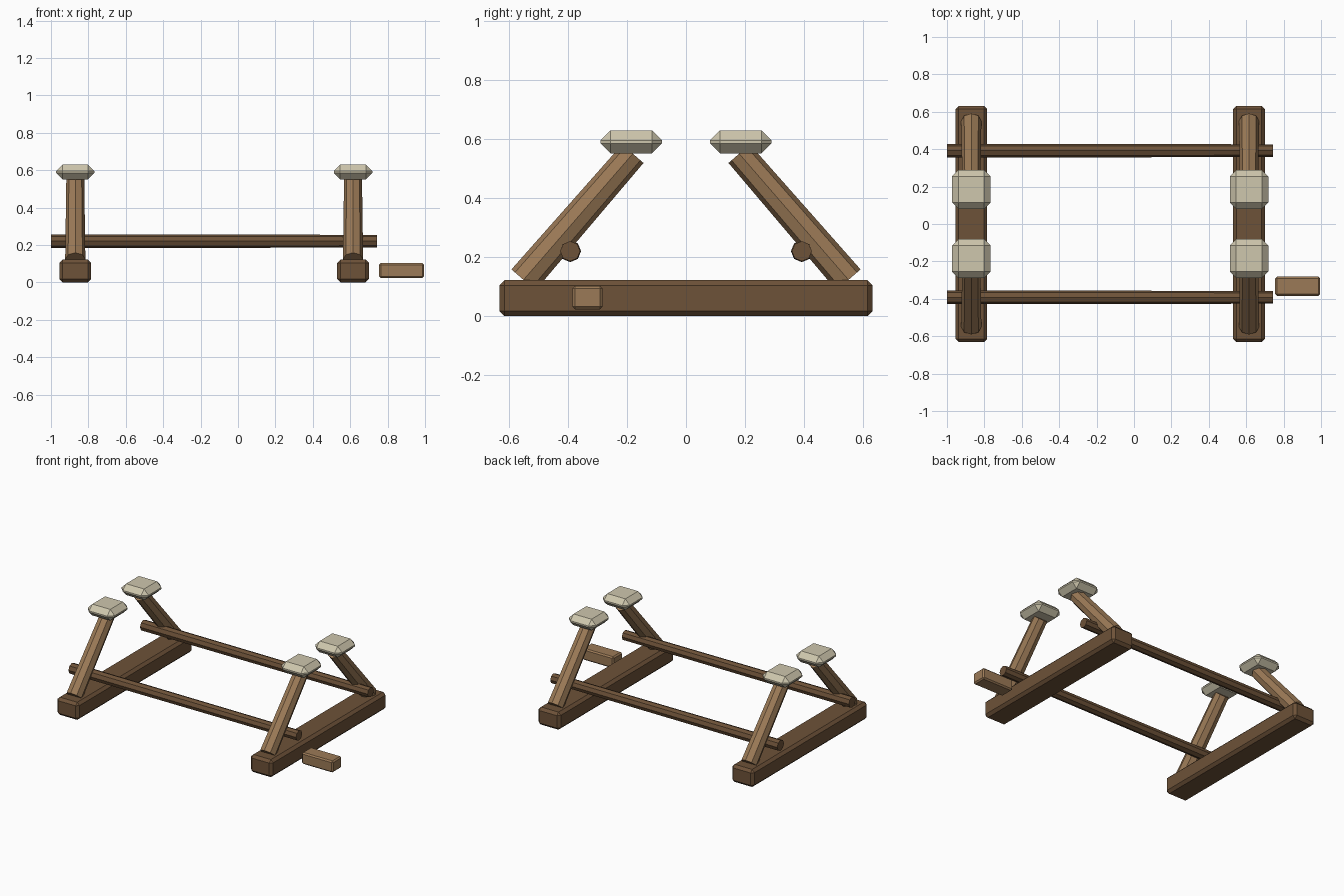
import bpy
import math
from mathutils import Vector

cube = bpy.data.objects.get("Cube")
if cube:
    bpy.data.objects.remove(cube, do_unlink=True)


def material(name, rgb):
    mat = bpy.data.materials.new(name)
    mat.use_nodes = True
    mat.diffuse_color = (*rgb, 1)
    mat.node_tree.nodes["Principled BSDF"].inputs["Base Color"].default_value = (*rgb, 1)
    return mat


DARK = material("dark_wood", (0.155, 0.085, 0.04))
LIGHT = material("light_wood", (0.33, 0.195, 0.095))
PAD = material("cream_pad", (0.62, 0.57, 0.42))


def block(name, centre, size, chamfer, mat):
    """Box with chamfered edges."""
    bpy.ops.mesh.primitive_cube_add(size=1, location=centre)
    obj = bpy.context.object
    obj.name = name
    obj.scale = size
    bpy.ops.object.transform_apply(location=False, rotation=False)
    bevel = obj.modifiers.new("chamfer", 'BEVEL')
    bevel.width = chamfer
    bevel.segments = 1
    obj.data.materials.append(mat)
    return obj


def pole(name, start, end, r_start, r_end, mat):
    """Eight-sided pole between two points."""
    start, end = Vector(start), Vector(end)
    axis = end - start
    bpy.ops.mesh.primitive_cone_add(vertices=8, radius1=r_start, radius2=r_end,
                                    depth=axis.length, location=(start + end) / 2)
    obj = bpy.context.object
    obj.name = name
    # Lean in the plane the pole lies in, keeping the corners square to it
    if abs(axis.x) > abs(axis.z):
        obj.rotation_euler = (0, math.pi / 2, 0)
    else:
        obj.rotation_euler = (-math.atan2(axis.y, axis.z), 0, 0)
    obj.data.materials.append(mat)
    return obj


# Two end frames: ground beam, leaning legs and pads
for side, x in (("right", -0.87), ("left", 0.615)):
    block(f"{side}_ground_beam", (x, 0, 0.061), (0.17, 1.264, 0.122), 0.018, DARK)
    for end, s in (("front", -1), ("back", 1)):
        pole(f"{side}_{end}_leg", (x, s * 0.55, 0.123), (x, s * 0.18, 0.55),
             0.054, 0.048, LIGHT)
        block(f"{side}_{end}_pad", (x, s * 0.185, 0.59), (0.206, 0.208, 0.078), 0.034, PAD)

# Long rails joining the frames
for end, s in (("front", -1), ("back", 1)):
    pole(f"{end}_rail", (-1, s * 0.392, 0.22), (0.743, s * 0.392, 0.22), 0.037, 0.034, DARK)

# Loose wooden peg beside the frame
block("loose_peg", (0.875, -0.333, 0.063), (0.24, 0.102, 0.08), 0.009, LIGHT)
